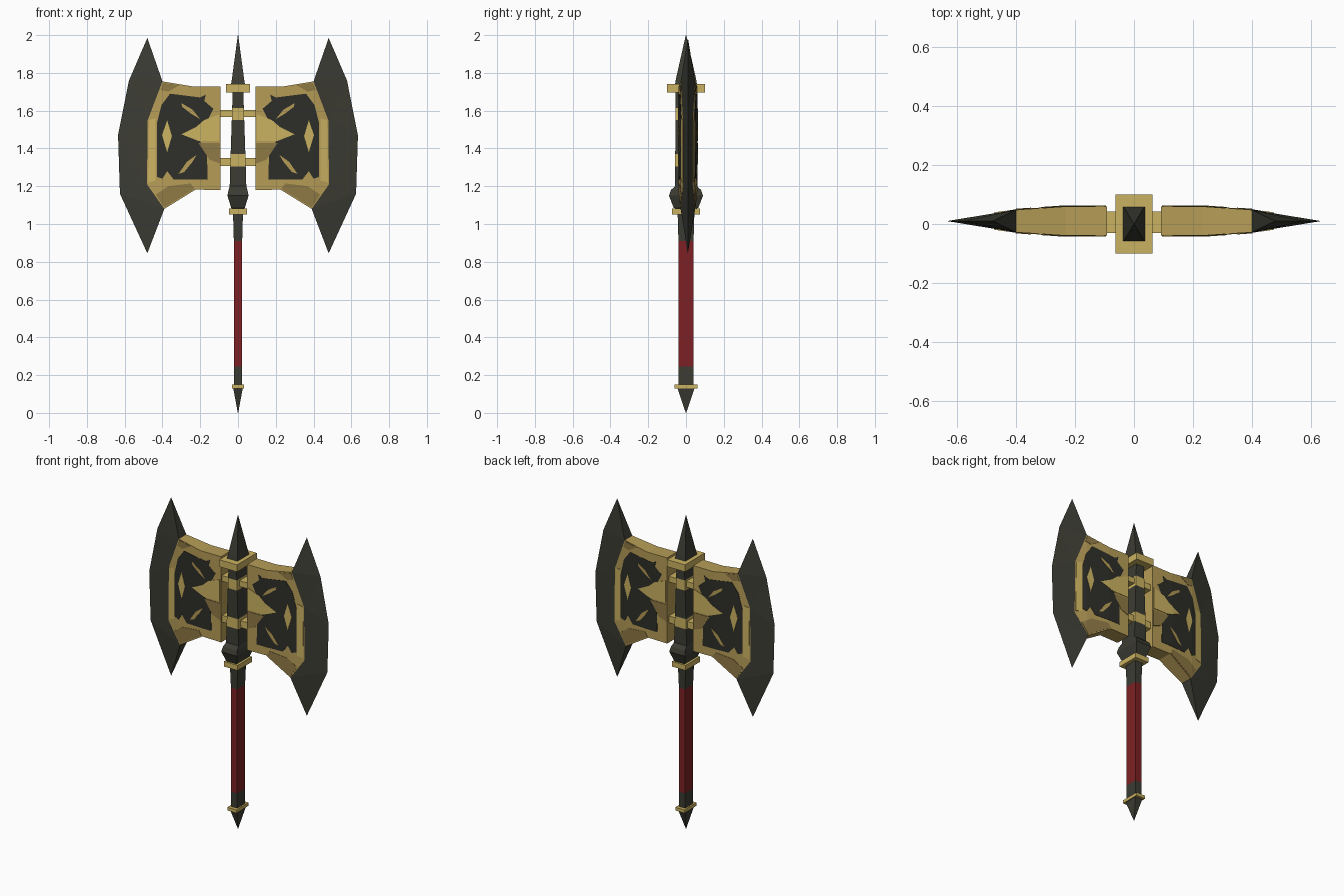
import bpy, bmesh

if "Cube" in bpy.data.objects:
    bpy.data.objects.remove(bpy.data.objects["Cube"])


def material(name, rgb):
    m = bpy.data.materials.new(name)
    m.diffuse_color = (*rgb, 1)
    m.use_nodes = True
    m.node_tree.nodes["Principled BSDF"].inputs["Base Color"].default_value = m.diffuse_color
    return m


CHARCOAL = material("charcoal steel", (0.045, 0.045, 0.034))
PANEL = material("dark panel", (0.027, 0.028, 0.022))
GOLD = material("gold", (0.47, 0.335, 0.095))
LIGHT = material("light gold", (0.60, 0.45, 0.12))
DARK = material("dark gold", (0.28, 0.195, 0.06))
RED = material("red grip", (0.205, 0.0144, 0.017))


def finish(bm, name, mats, mirror=False):
    bmesh.ops.remove_doubles(bm, verts=bm.verts, dist=0.0002)
    bmesh.ops.recalc_face_normals(bm, faces=bm.faces)
    me = bpy.data.meshes.new(name)
    bm.to_mesh(me)
    bm.free()
    ob = bpy.data.objects.new(name, me)
    bpy.context.collection.objects.link(ob)
    for m in mats:
        me.materials.append(m)
    if mirror:
        ob.modifiers.new("both_sides", 'MIRROR').use_mirror_merge = False
    return ob


def loft(name, rings, mats):
    """Rectangular rings (z, half x, half y, material of the section above)."""
    bm = bmesh.new()
    loops = [[bm.verts.new((sx * hx, sy * hy, z))
              for sx, sy in ((-1, -1), (1, -1), (1, 1), (-1, 1))]
             for z, hx, hy, _ in rings]
    for (a, b, r) in zip(loops, loops[1:], rings):
        for i in range(4):
            j = (i + 1) % 4
            bm.faces.new((a[i], a[j], b[j], b[i])).material_index = r[3]
    bm.faces.new(loops[0])
    bm.faces.new(loops[-1])
    return finish(bm, name, mats)


def box(name, x0, x1, y0, y1, z0, z1, mat):
    hx, hy = (x1 - x0) / 2, (y1 - y0) / 2
    ob = loft(name, [(z0, hx, hy, 0), (z1, hx, hy, 0)], [mat])
    ob.location = ((x0 + x1) / 2, (y0 + y1) / 2, 0)
    return ob


# Half thickness of the axe head, tapering toward the cutting edge
PROFILE = [(0.0, 0.05), (0.24, 0.049), (0.40, 0.038), (0.64, 0.0)]


def half(x):
    for (xa, ha), (xb, hb) in zip(PROFILE, PROFILE[1:]):
        if x <= xb:
            return ha + (hb - ha) * (x - xa) / (xb - xa)
    return 0.0


YC = 0.01


def slab(name, outline, mat, lift=0.0):
    """Outline in x, z thickened to the head taper on both faces; mirrored."""
    bm = bmesh.new()
    bm.faces.new([bm.verts.new((x, 0, z)) for x, z in outline])
    bmesh.ops.triangulate(bm, faces=bm.faces)
    for x in (0.24, 0.40):
        bmesh.ops.bisect_plane(bm, geom=bm.verts[:] + bm.edges[:] + bm.faces[:],
                               plane_co=(x, 0, 0), plane_no=(1, 0, 0))
    front = bm.verts[:]
    out = bmesh.ops.extrude_face_region(bm, geom=bm.faces[:], use_keep_orig=True)
    back = [g for g in out["geom"] if isinstance(g, bmesh.types.BMVert)]
    for verts, s in ((front, -1), (back, 1)):
        for v in verts:
            v.co.y = YC + s * (half(v.co.x) + lift)
    return finish(bm, name, [mat], True)


# Shaft from pommel point to top spike, with painted grip and bands
loft("shaft", [
    (0.0, 0.001, 0.001, 0), (0.13, 0.025, 0.045, 0), (0.15, 0.022, 0.04, 0),
    (0.245, 0.022, 0.04, 1), (0.91, 0.022, 0.04, 0), (1.08, 0.027, 0.045, 0),
    (1.085, 0.036, 0.065, 0), (1.15, 0.056, 0.09, 0), (1.18, 0.05, 0.08, 0),
    (1.20, 0.044, 0.058, 0), (1.305, 0.041, 0.057, 2), (1.37, 0.039, 0.057, 0),
    (1.55, 0.033, 0.056, 2), (1.615, 0.031, 0.056, 0), (1.70, 0.028, 0.055, 0),
    (1.74, 0.037, 0.058, 0), (1.77, 0.032, 0.053, 0), (2.0, 0.001, 0.001, 0),
], [CHARCOAL, RED, LIGHT])

# Gold collars on the shaft
for name, hx, hy, z0, z1 in (("pommel_collar", 0.032, 0.062, 0.13, 0.15),
                             ("neck_collar", 0.048, 0.073, 1.05, 1.083),
                             ("top_collar", 0.063, 0.10, 1.695, 1.74)):
    box(name, -hx, hx, -hy, hy, z0, z1, LIGHT)

# Bars joining the two heads to the shaft
for name, z0, z1 in (("upper_bar", 1.567, 1.604), ("lower_bar", 1.306, 1.35)):
    box(name, -0.095, 0.095, -0.03, 0.042, z0, z1, LIGHT)

# Gold head body
RIM = [(0.40, 1.755), (0.478, 1.55), (0.482, 1.21), (0.39, 1.08)]
slab("head_frame", [(0.092, 1.18), (0.092, 1.728), (0.233, 1.727)] + RIM
     + [(0.225, 1.182)], GOLD)

# Outer cutting blade: thick at the gold rim, sharp along the edge
EDGE = [(0.48, 1.985), (0.577, 1.76), (0.635, 1.47), (0.625, 1.16), (0.48, 0.845)]
bm = bmesh.new()
edge = [bm.verts.new((x, YC, z)) for x, z in EDGE]
for s in (-1, 1):
    rim = [bm.verts.new((x, YC + s * half(x), z)) for x, z in RIM]
    for f in ((rim[0], edge[0], edge[1]), (rim[0], edge[1], rim[1]),
              (rim[1], edge[1], edge[2]), (rim[1], edge[2], rim[2]),
              (rim[2], edge[2], edge[3]), (rim[2], edge[3], rim[3]),
              (rim[3], edge[3], edge[4])):
        bm.faces.new(f)
    if s == -1:
        first = rim
for tip, i in ((edge[0], 0), (edge[4], 3)):
    bm.faces.new((tip, first[i], rim[i]))
for i in range(3):
    bm.faces.new((first[i], first[i + 1], rim[i + 1], rim[i]))
finish(bm, "cutting_blade", [CHARCOAL], True)

# Dark inlay with a notch around the gold arrow
slab("dark_inlay", [
    (0.17, 1.685), (0.20, 1.67), (0.36, 1.69), (0.405, 1.63), (0.43, 1.53),
    (0.43, 1.25), (0.40, 1.24), (0.375, 1.28), (0.34, 1.235), (0.16, 1.235),
    (0.165, 1.38), (0.22, 1.43), (0.31, 1.475), (0.22, 1.525), (0.19, 1.57),
    (0.13, 1.61), (0.18, 1.645)], PANEL, 0.002)

# Light gold ornaments
slab("arrow_ornament", [(0.10, 1.44), (0.21, 1.44), (0.30, 1.475), (0.22, 1.515),
                        (0.18, 1.55), (0.10, 1.58)], LIGHT, 0.003)
slab("diamond_ornament", [(0.375, 1.55), (0.402, 1.47), (0.375, 1.38),
                          (0.35, 1.465)], LIGHT, 0.004)
slab("upper_streak", [(0.20, 1.555), (0.24, 1.605), (0.30, 1.64), (0.295, 1.62),
                      (0.25, 1.585)], GOLD, 0.004)
slab("lower_streak", [(0.22, 1.365), (0.27, 1.33), (0.315, 1.265), (0.285, 1.275),
                      (0.24, 1.33)], GOLD, 0.004)
slab("rim_strip", [(0.436, 1.56), (0.472, 1.55), (0.476, 1.22), (0.436, 1.23)],
     LIGHT, 0.003)

# Darker gold patches on the frame
slab("lower_corner_patch", [(0.23, 1.186), (0.39, 1.088), (0.435, 1.155),
                            (0.37, 1.20), (0.25, 1.215)], DARK, 0.002)
slab("upper_corner_patch", [(0.31, 1.735), (0.397, 1.748), (0.41, 1.71),
                            (0.37, 1.70)], DARK, 0.002)
slab("hinge_patch", [(0.095, 1.32), (0.15, 1.34), (0.21, 1.43), (0.095, 1.43)],
     DARK, 0.003)
